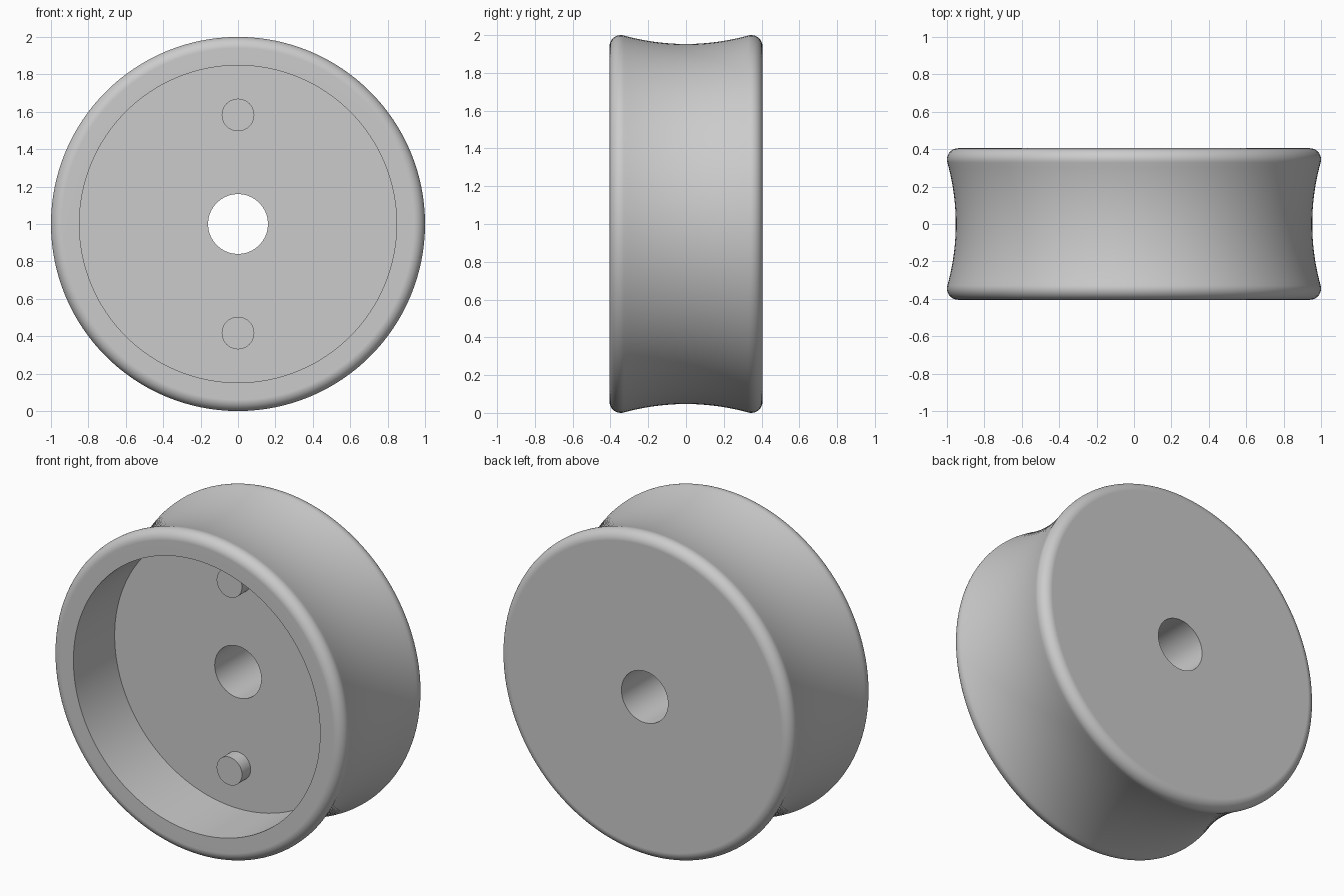
import bpy
import bmesh
from math import sin, cos, pi, radians

if "Cube" in bpy.data.objects:
    bpy.data.objects.remove(bpy.data.objects["Cube"])

SEGMENTS = 128
HALF_DEPTH = 0.405
FILLET = 0.06
RIM = 1.0
POCKET_RADIUS = 0.848
BORE_RADIUS = 0.16
FLOOR_Y = 0.0
PIN_RADIUS = 0.087
PIN_LENGTH = 0.085
PIN_OFFSET = 0.583
CENTRE_Z = 1.0

grey = bpy.data.materials.new("plain grey")
grey.use_nodes = True
grey.diffuse_color = (0.6, 0.6, 0.6, 1)
grey.node_tree.nodes["Principled BSDF"].inputs["Base Color"].default_value = (0.6, 0.6, 0.6, 1)


def revolve(name, profile, closed, segments, location):
    """Turn a (radius, y) profile about the y axis; radius 0 is not used."""
    bm = bmesh.new()
    rings = []
    for r, y in profile:
        rings.append([bm.verts.new((r * cos(2 * pi * i / segments), y,
                                    r * sin(2 * pi * i / segments)))
                      for i in range(segments)])
    pairs = list(zip(rings, rings[1:]))
    if closed:
        pairs.append((rings[-1], rings[0]))
    else:
        bm.faces.new(rings[0])
        bm.faces.new(rings[-1])
    for a, b in pairs:
        for i in range(segments):
            j = (i + 1) % segments
            bm.faces.new((a[i], a[j], b[j], b[i]))
    bmesh.ops.recalc_face_normals(bm, faces=bm.faces)
    mesh = bpy.data.meshes.new(name)
    bm.to_mesh(mesh)
    bm.free()
    mesh.materials.append(grey)
    obj = bpy.data.objects.new(name, mesh)
    obj.location = location
    bpy.context.collection.objects.link(obj)
    # Smooth the curves, keep the flat faces and corners crisp
    bpy.ops.object.select_all(action='DESELECT')
    obj.select_set(True)
    bpy.context.view_layer.objects.active = obj
    bpy.ops.object.shade_smooth_by_angle(angle=radians(30))
    normals = obj.modifiers.new("flat_face_normals", 'WEIGHTED_NORMAL')
    normals.keep_sharp = True
    return obj


# Outer half profile: rounded rim edge running tangent into the concave tread
lean = radians(15.5)
fy, fr = HALF_DEPTH - FILLET, RIM - FILLET
edge = []
for i in range(13):
    a = (pi / 2 + lean) * i / 12
    edge.append((fr + FILLET * sin(a), fy + FILLET * cos(a)))
end_r, end_y = edge[-1]
tread_radius = end_y / sin(lean)
arc_centre = end_r + tread_radius * cos(lean)
tread = []
for i in range(1, 24):
    a = lean * (1 - 2 * i / 24)
    tread.append((arc_centre - tread_radius * cos(a), tread_radius * sin(a)))
front_edge = [(r, -y) for r, y in reversed(edge)]

# Wheel body: back face, tread, front lip, pocket and bore
body = [(BORE_RADIUS, HALF_DEPTH)] + edge + tread + front_edge
body += [(POCKET_RADIUS, -HALF_DEPTH), (POCKET_RADIUS, FLOOR_Y), (BORE_RADIUS, FLOOR_Y)]
revolve("wheel_body", body, True, SEGMENTS, (0, 0, CENTRE_Z))

# Locating pins on the pocket floor
for name, side in (("upper_pin", 1), ("lower_pin", -1)):
    revolve(name, [(PIN_RADIUS, FLOOR_Y - PIN_LENGTH), (PIN_RADIUS, FLOOR_Y + 0.01)],
            False, 48, (0, 0, CENTRE_Z + side * PIN_OFFSET))
